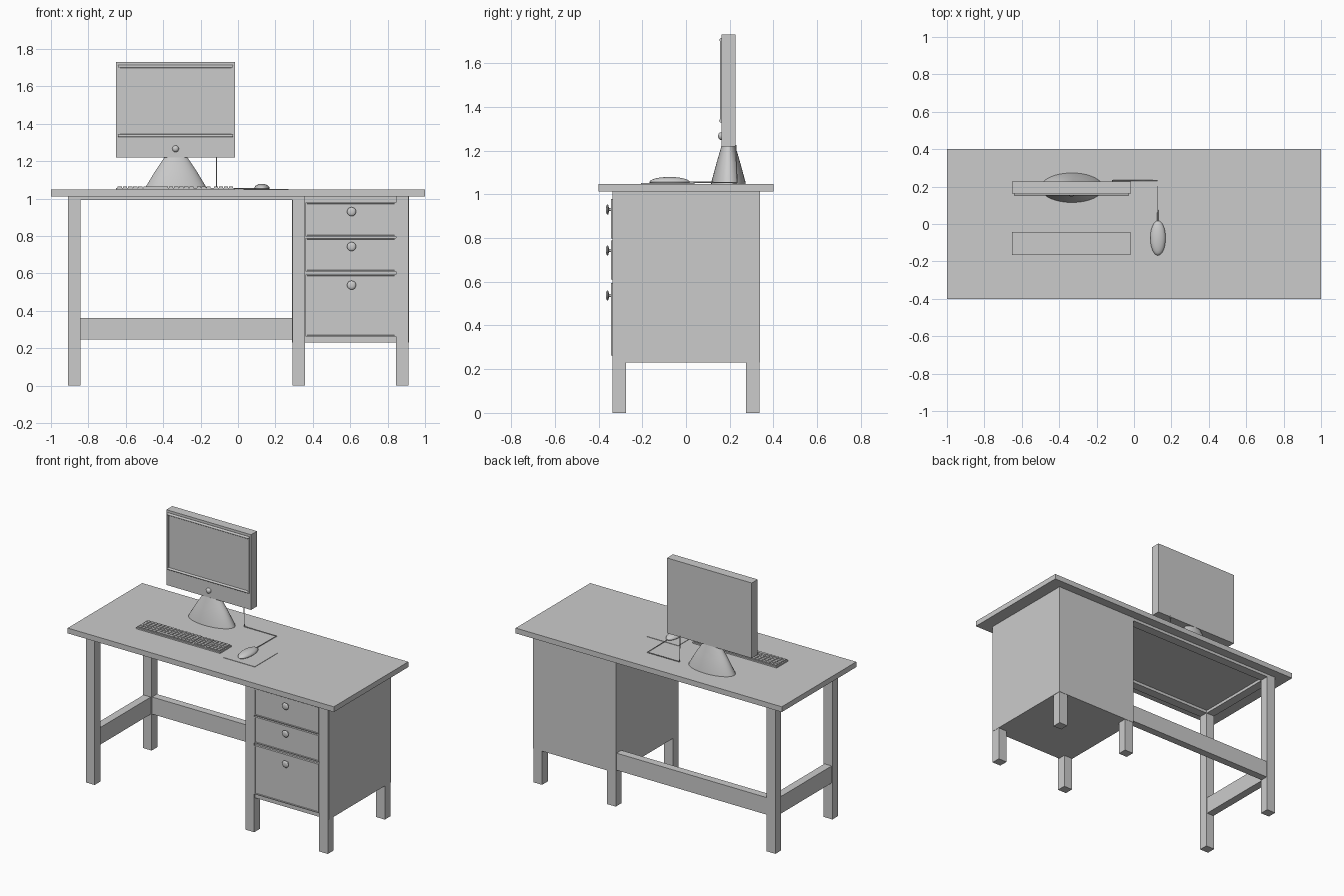
import bpy, bmesh, math
from mathutils import Matrix, Vector

if "Cube" in bpy.data.objects:
    bpy.data.objects.remove(bpy.data.objects["Cube"])


def finish(name, bm, smooth=False):
    mesh = bpy.data.meshes.new(name)
    bmesh.ops.recalc_face_normals(bm, faces=bm.faces)
    bm.to_mesh(mesh)
    bm.free()
    ob = bpy.data.objects.new(name, mesh)
    bpy.context.collection.objects.link(ob)
    if smooth:
        bpy.context.view_layer.objects.active = ob
        ob.select_set(True)
        bpy.ops.object.shade_smooth_by_angle(angle=math.radians(40))
        ob.select_set(False)
    return ob


def add_box(bm, x0, x1, y0, y1, z0, z1):
    m = Matrix.Translation(((x0 + x1) / 2, (y0 + y1) / 2, (z0 + z1) / 2))
    m = m @ Matrix.Diagonal((x1 - x0, y1 - y0, z1 - z0, 1))
    return bmesh.ops.create_cube(bm, size=1, matrix=m)["verts"]


def box(name, *b):
    bm = bmesh.new()
    add_box(bm, *b)
    return finish(name, bm)


def rings(name, sections, matrix, n=32):
    """Stack elliptical sections (rx, ry, height) into a closed smooth solid."""
    bm = bmesh.new()
    loops = [[bm.verts.new(matrix @ Vector((rx * math.cos(2 * math.pi * i / n),
                                            ry * math.sin(2 * math.pi * i / n), h)))
              for i in range(n)] for rx, ry, h in sections]
    for a, b in zip(loops, loops[1:]):
        for i in range(n):
            j = (i + 1) % n
            bm.faces.new((a[i], a[j], b[j], b[i]))
    bm.faces.new(loops[0])
    bm.faces.new(loops[-1])
    return finish(name, bm, True)


def facing_front(x, y, z):
    return Matrix.Translation((x, y, z)) @ Matrix.Rotation(math.pi / 2, 4, 'X')


# Desk top and the thin frame under it
T = 1.012
box("desk_top", -1, 1, -0.4, 0.4, T, 1.048)
box("top_rail_left", -0.907, -0.845, -0.275, 0.275, 0.992, T)
for side, y0, y1 in (("front", -0.337, -0.275), ("back", 0.275, 0.337)):
    box(f"top_rail_{side}", -0.843, 0.293, y0, y1, 0.992, T)
    # Legs
    for tag, x0, x1 in (("left", -0.908, -0.842), ("middle", 0.292, 0.358), ("right", 0.846, 0.911)):
        box(f"{side}_leg_{tag}", x0, x1, y0, y1, 0, T)

# Stretchers
box("back_stretcher", -0.843, 0.293, 0.28, 0.332, 0.246, 0.362)
box("left_stretcher", -0.902, -0.848, -0.276, 0.276, 0.246, 0.362)

# Drawer cabinet
box("cabinet", 0.29, 0.913, -0.328, 0.339, 0.23, T)
for i, (z0, z1, kz) in enumerate(((0.797, 0.979, 0.93), (0.61, 0.789, 0.743), (0.262, 0.594, 0.537))):
    # Drawer front with a raised rim
    bm = bmesh.new()
    add_box(bm, 0.362, 0.844, -0.343, -0.32, z0, z1)
    bm.normal_update()
    face = min(bm.faces, key=lambda f: f.calc_center_median().y)
    bmesh.ops.inset_individual(bm, faces=[face], thickness=0.009)
    bmesh.ops.inset_individual(bm, faces=[face], thickness=0.002, depth=-0.004)
    finish(f"drawer_front_{i + 1}", bm)
    # Turned knob
    prof = ((0.012, 0), (0.007, 0.004), (0.006, 0.013), (0.021, 0.016),
            (0.024, 0.02), (0.021, 0.024), (0.01, 0.027))
    rings(f"drawer_knob_{i + 1}", [(r, r, h) for r, h in prof],
          facing_front(0.607, -0.339, kz), 24)

# Monitor
box("monitor_case", -0.653, -0.016, 0.163, 0.227, 1.219, 1.73)
for tag, z in (("top", 1.706), ("bottom", 1.336)):
    rings(f"screen_trim_{tag}", [(0.008, 0.008, -0.308), (0.008, 0.008, 0.308)],
          Matrix.Translation((-0.334, 0.16, z)) @ Matrix.Rotation(math.pi / 2, 4, 'Y'), 12)
for tag, x in (("left", -0.637), ("right", -0.031)):
    box(f"screen_trim_{tag}", x - 0.005, x + 0.005, 0.155, 0.165, 1.33, 1.71)
box("screen", -0.634, -0.034, 0.16, 0.165, 1.336, 1.706)
rings("monitor_button", [(0.018, 0.018, 0), (0.017, 0.017, 0.009), (0.011, 0.011, 0.016),
                         (0.004, 0.004, 0.018)], facing_front(-0.334, 0.165, 1.266), 24)

# Monitor stand
rings("monitor_stand", [(0.167, 0.079, 0), (0.165, 0.078, 0.008), (0.11, 0.053, 0.1),
                        (0.062, 0.032, 0.172)], Matrix.Translation((-0.332, 0.194, 1.048)), 48)

# Keyboard: base plate and key blocks
box("keyboard_base", -0.651, -0.018, -0.166, -0.044, 1.048, 1.057)
bm = bmesh.new()
for x0, x1, cols in ((-0.645, -0.235, 15), (-0.222, -0.144, 3), (-0.131, -0.024, 4)):
    px = (x1 - x0) / cols
    for r in range(5):
        y = -0.161 + r * 0.0226
        for c in range(cols):
            if r == 0 and cols == 15 and 4 < c < 10:
                continue
            x = x0 + c * px
            vs = add_box(bm, x + 0.002, x + px - 0.002, y + 0.002, y + 0.0206, 1.056, 1.064)
        if r == 0 and cols == 15:
            add_box(bm, x0 + 5 * px + 0.002, x0 + 10 * px - 0.002, y + 0.002, y + 0.0206, 1.056, 1.064)
finish("keyboard_keys", bm)

# Mouse pad and mouse
box("mouse_pad", 0.03, 0.27, -0.205, 0.04, 1.047, 1.0505)
dome = [(0.041 * math.cos(a), 0.093 * math.cos(a), 0.024 * math.sin(a))
        for a in (math.radians(d) for d in (0, 15, 30, 45, 60, 75, 86))]
rings("mouse", [(0.036, 0.085, -0.007)] + dome, Matrix.Translation((0.128, -0.075, 1.055)))

# Mouse cable, from the monitor down and across the desk
curve = bpy.data.curves.new("mouse_cable", 'CURVE')
curve.dimensions = '3D'
curve.bevel_depth = 0.003
curve.bevel_resolution = 1
curve.use_fill_caps = True
pts = ((-0.115, 0.228, 1.225), (-0.115, 0.233, 1.053), (0.127, 0.233, 1.053), (0.127, 0.0, 1.056))
sp = curve.splines.new('POLY')
sp.points.add(len(pts) - 1)
for p, co in zip(sp.points, pts):
    p.co = (*co, 1)
bpy.context.collection.objects.link(bpy.data.objects.new("mouse_cable", curve))
